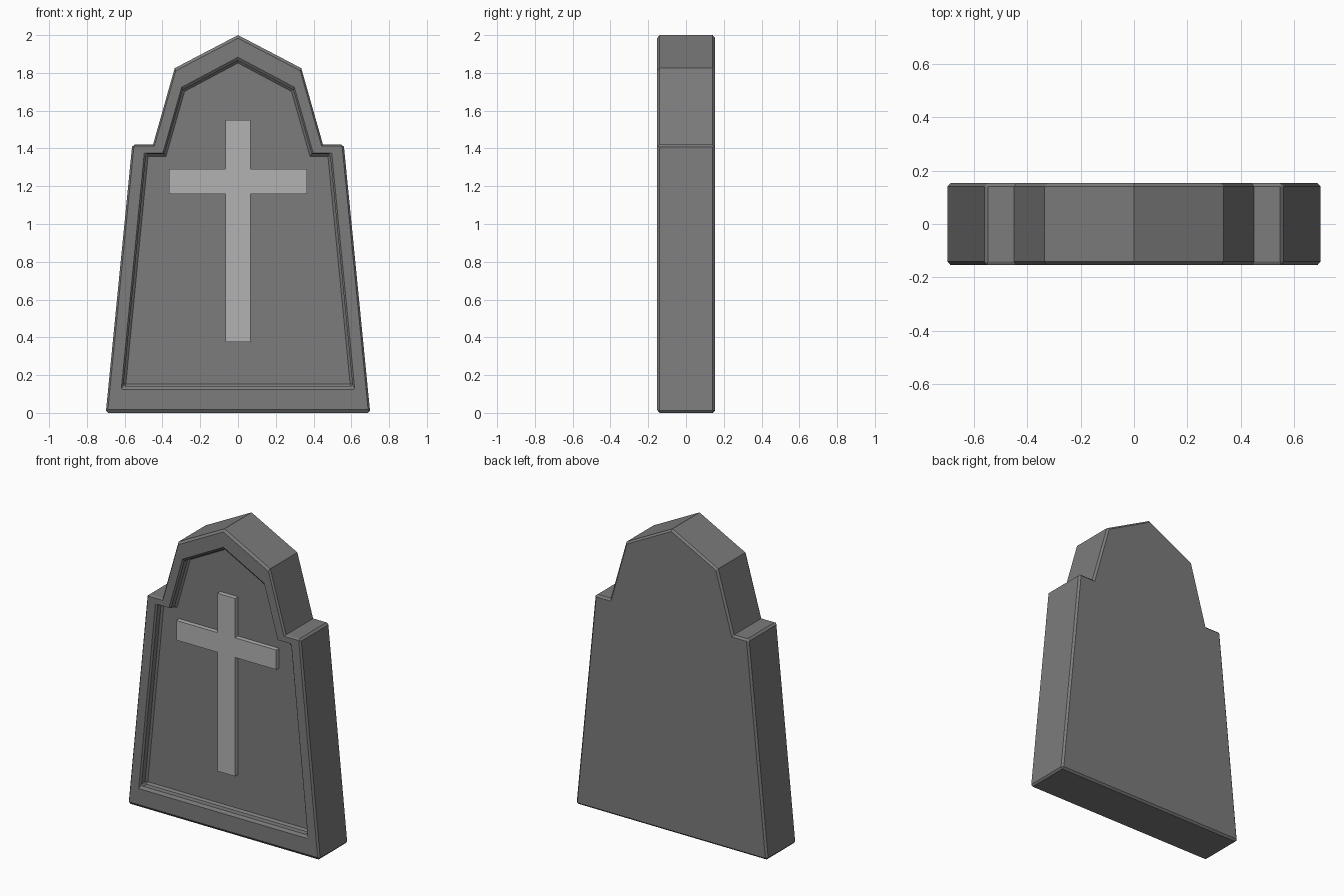
import bpy, bmesh

if "Cube" in bpy.data.objects:
    bpy.data.objects.remove(bpy.data.objects["Cube"])

HALF = 0.153      # half thickness of the slab
RECESS = 0.06     # depth of the front panel


def mirrored(half):
    """Right half of an outline, bottom to top, completed across x = 0."""
    return half + [(-x, z) for x, z in reversed(half) if x > 0]


def finish(name, bm, grey):
    bmesh.ops.recalc_face_normals(bm, faces=bm.faces[:])
    mesh = bpy.data.meshes.new(name)
    bm.to_mesh(mesh)
    bm.free()
    obj = bpy.data.objects.new(name, mesh)
    bpy.context.collection.objects.link(obj)
    mat = bpy.data.materials.new(name + "_stone")
    mat.diffuse_color = (grey, grey, grey, 1)
    mat.use_nodes = True
    mat.node_tree.nodes["Principled BSDF"].inputs["Base Color"].default_value = mat.diffuse_color
    mesh.materials.append(mat)
    return obj


def loft(name, rings, grey):
    """Closed solid through outlines given as (points, y)."""
    bm = bmesh.new()
    loops = [[bm.verts.new((x, y, z)) for x, z in pts] for pts, y in rings]
    for a, b in zip(loops, loops[1:]):
        n = len(a)
        for i in range(n):
            j = (i + 1) % n
            bm.faces.new((a[i], a[j], b[j], b[i]))
    bm.faces.new(loops[0])
    bm.faces.new(loops[-1])
    return finish(name, bm, grey)


# Headstone slab with a recessed front panel
outer = mirrored([(0.70, 0), (0.56, 1.42), (0.45, 1.42), (0.335, 1.825), (0, 2.0)])
panel = mirrored([(0.607, 0.14), (0.487, 1.37), (0.39, 1.37), (0.293, 1.71), (0, 1.866)])
slab = loft("headstone", [(outer, HALF), (outer, -HALF),
                          (panel, -HALF), (panel, -HALF + RECESS)], 0.2)

# Narrow chamfer on the sharp edges
bevel = slab.modifiers.new("chamfer", 'BEVEL')
bevel.width = 0.012
bevel.segments = 1
bevel.limit_method = 'ANGLE'
bevel.angle_limit = 1.36

# Raised cross on the panel
w = 0.065
cross = mirrored([(w, 0.375), (w, 1.16), (0.365, 1.16), (0.365, 1.29), (w, 1.29), (w, 1.55)])
loft("cross", [(cross, -HALF + RECESS + 0.002), (cross, -HALF + 0.03)], 0.45)
